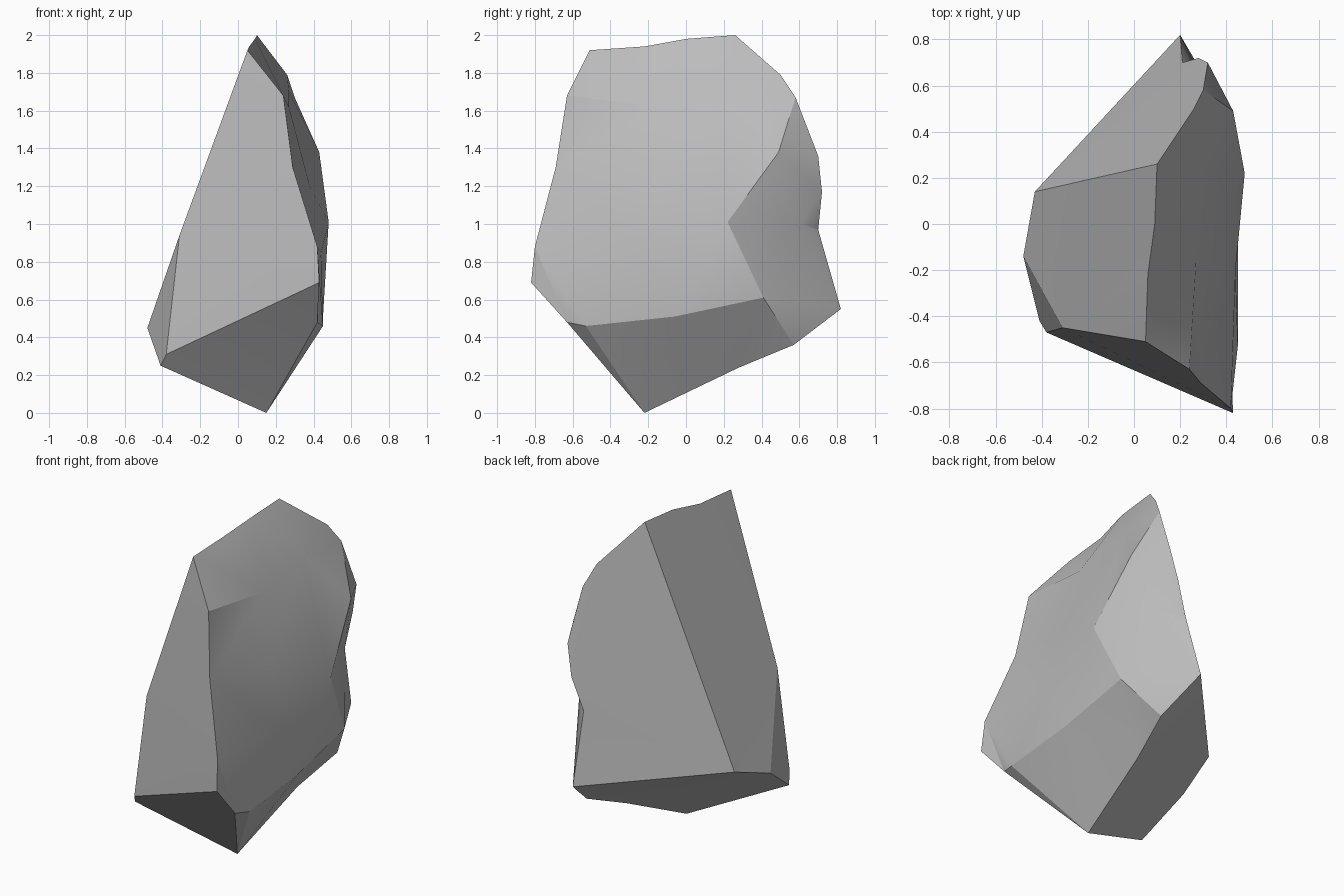
import bpy
import bmesh
import math
from mathutils import Vector
from mathutils.geometry import delaunay_2d_cdt

default_cube = bpy.data.objects.get("Cube")
if default_cube:
    bpy.data.objects.remove(default_cube, do_unlink=True)

# Named corners of the boulder
corners = {
    # Top ridge, front to back
    "ridge_front": (0.05, -0.51, 1.92), "ridge_low": (0.06, -0.22, 1.94),
    "ridge_mid": (0.09, 0, 1.98), "ridge_back": (0.10, 0.26, 2),
    # Rim where the back plane meets the weathered side
    "back_high": (0.26, 0.50, 1.79), "back_upper": (0.30, 0.58, 1.67),
    "back_mid": (0.32, 0.70, 1.36), "notch_top": (0.28, 0.72, 1.17),
    "notch_in": (0.21, 0.70, 0.97), "back_tip": (0.20, 0.82, 0.55),
    # Rim along the underside
    "under_back": (0.28, 0.57, 0.36), "under_mid": (0.21, 0.28, 0.24),
    "foot": (0.15, -0.22, 0), "under_front": (0.42, -0.63, 0.48),
    # Rim where the front plane meets the weathered side
    "front_tip": (0.43, -0.82, 0.69), "front_low": (0.42, -0.80, 0.88),
    "front_mid": (0.29, -0.69, 1.30), "front_high": (0.24, -0.63, 1.68),
    # Corners of the broken side
    "chip_top": (-0.31, -0.45, 0.94), "chip_front": (-0.38, -0.47, 0.31),
    "chip_foot": (-0.41, -0.42, 0.25), "side_low": (-0.48, -0.14, 0.45),
    "side_back": (-0.43, 0.14, 0.55),
    # Creases and bulges of the weathered side
    "notch_lip": (0.31, 0.60, 1), "dent_top": (0.43, 0.49, 1.38),
    "dent_front": (0.48, 0.22, 1.01), "dent_low": (0.44, 0.41, 0.61),
    "band_mid": (0.45, -0.06, 0.51), "band_front": (0.45, -0.53, 0.46),
    "bulge_high": (0.27, -0.15, 1.62), "bulge_back": (0.27, 0.25, 1.70),
    "bulge_mid": (0.38, -0.20, 1.2), "bulge_low": (0.44, -0.20, 0.85),
}

ridge = ["ridge_front", "ridge_low", "ridge_mid", "ridge_back"]
back_rim = ["back_high", "back_upper", "back_mid", "notch_top", "notch_in", "back_tip"]
under_rim = ["under_back", "under_mid", "foot"]
front_rim = ["front_tip", "front_low", "front_mid", "front_high"]
rim = ridge + back_rim + under_rim + ["under_front"] + front_rim

# Broken planes
planes = [
    ridge + ["side_back", "side_low", "chip_top"],
    ["ridge_back"] + back_rim + ["side_back"],
    ["back_tip"] + under_rim + ["chip_foot", "side_low", "side_back"],
    front_rim + ["ridge_front", "chip_top", "chip_front"],
    ["foot", "under_front", "front_tip", "chip_front", "chip_foot"],
    ["chip_top", "chip_front", "chip_foot", "side_low"],
]

# Creases that stay as edges on the weathered side
creases = [
    ["back_upper", "dent_top", "dent_front", "dent_low", "band_mid",
     "band_front", "under_front"],
    ["dent_top", "back_mid"],
    ["notch_top", "notch_lip", "back_tip", "dent_low", "under_back"],
]

mesh = bpy.data.meshes.new("boulder")
bm = bmesh.new()
vert = {name: bm.verts.new(co) for name, co in corners.items()}
for plane in planes:
    bm.faces.new([vert[name] for name in plane])

# Weathered side: triangulated within its rim, seen side-on
inner = [name for name in corners if name.startswith(("dent", "band", "bulge", "notch_lip"))]
skin = rim + inner
flat = [Vector(corners[name][1:]) for name in skin]
chains = [rim + rim[:1]] + creases
edges = [(skin.index(a), skin.index(b)) for c in chains for a, b in zip(c, c[1:])]
result = delaunay_2d_cdt(flat, edges, [list(range(len(rim)))], 1, 0.0001)
skin_verts = [vert[skin[origin[0]]] for origin in result[3]]
for tri in result[2]:
    bm.faces.new([skin_verts[i] for i in tri])

bmesh.ops.recalc_face_normals(bm, faces=bm.faces[:])
bmesh.ops.triangulate(bm, faces=[f for f in bm.faces if len(f.verts) > 4])
bm.to_mesh(mesh)
bm.free()

boulder = bpy.data.objects.new("boulder", mesh)
bpy.context.collection.objects.link(boulder)

# Stone colour
stone = bpy.data.materials.new("grey_stone")
stone.use_nodes = True
grey = (0.5, 0.5, 0.5, 1)
stone.diffuse_color = grey
stone.node_tree.nodes["Principled BSDF"].inputs["Base Color"].default_value = grey
mesh.materials.append(stone)

# Smooth the weathering, keep the breaks sharp
bpy.ops.object.select_all(action="DESELECT")
boulder.select_set(True)
bpy.context.view_layer.objects.active = boulder
bpy.ops.object.shade_smooth_by_angle(angle=math.radians(22))
